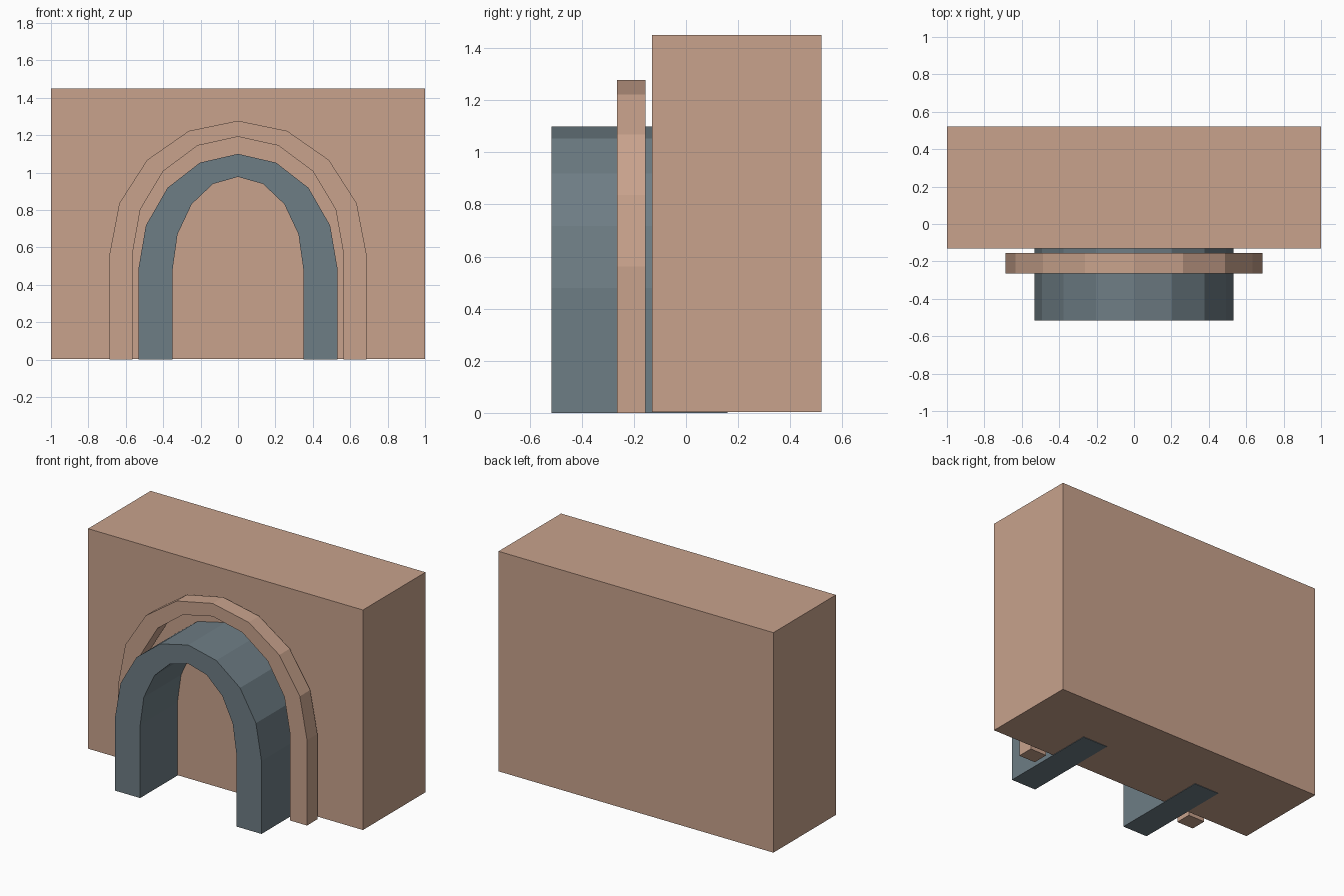
import bpy, bmesh, math

cube = bpy.data.objects.get("Cube")
if cube:
    bpy.data.objects.remove(cube, do_unlink=True)


def make_material(name, rgb):
    mat = bpy.data.materials.new(name)
    mat.use_nodes = True
    mat.diffuse_color = (*rgb, 1)
    mat.node_tree.nodes["Principled BSDF"].inputs["Base Color"].default_value = (*rgb, 1)
    return mat


def add_object(name, bm, mat):
    bmesh.ops.recalc_face_normals(bm, faces=bm.faces)
    mesh = bpy.data.meshes.new(name)
    bm.to_mesh(mesh)
    bm.free()
    mesh.materials.append(mat)
    obj = bpy.data.objects.new(name, mesh)
    bpy.context.collection.objects.link(obj)
    return obj


def arch_profile(half_width, spring, top, segments=8):
    """Straight legs with a half ellipse above the spring height."""
    points = [(half_width, 0)]
    for i in range(segments + 1):
        a = math.pi * i / segments
        points.append((half_width * math.cos(a), spring + (top - spring) * math.sin(a)))
    points.append((-half_width, 0))
    return points


def add_arch(name, outer, inner, front, back, mat):
    bm = bmesh.new()
    # One four-cornered section per profile step, joined into a closed band
    rings = []
    for (ox, oz), (ix, iz) in zip(outer, inner):
        corners = [(ox, front, oz), (ox, back, oz), (ix, back, iz), (ix, front, iz)]
        rings.append([bm.verts.new(c) for c in corners])
    for a, b in zip(rings, rings[1:]):
        for k in range(4):
            n = (k + 1) % 4
            bm.faces.new((a[k], a[n], b[n], b[k]))
    bm.faces.new(rings[0])
    bm.faces.new(rings[-1])
    return add_object(name, bm, mat)


def add_box(name, low, high, mat):
    bm = bmesh.new()
    bmesh.ops.create_cube(bm, size=1)
    for v in bm.verts:
        v.co = [h if c > 0 else l for c, l, h in zip(v.co, low, high)]
    return add_object(name, bm, mat)


clay = make_material("warm clay", (0.58, 0.362, 0.262))
slate = make_material("slate grey", (0.155, 0.205, 0.233))

# Solid wall behind the arches
add_box("wall_block", (-1, -0.13, 0.003), (1, 0.52, 1.45), clay)

# Deep projecting arch, running back into the wall
add_arch("entrance_arch", arch_profile(0.533, 0.48, 1.10),
         arch_profile(0.35, 0.48, 0.977), -0.517, 0.16, slate)

# Thin surround standing just clear of the wall
add_arch("arch_surround", arch_profile(0.687, 0.562, 1.277),
         arch_profile(0.565, 0.562, 1.192), -0.264, -0.156, clay)
